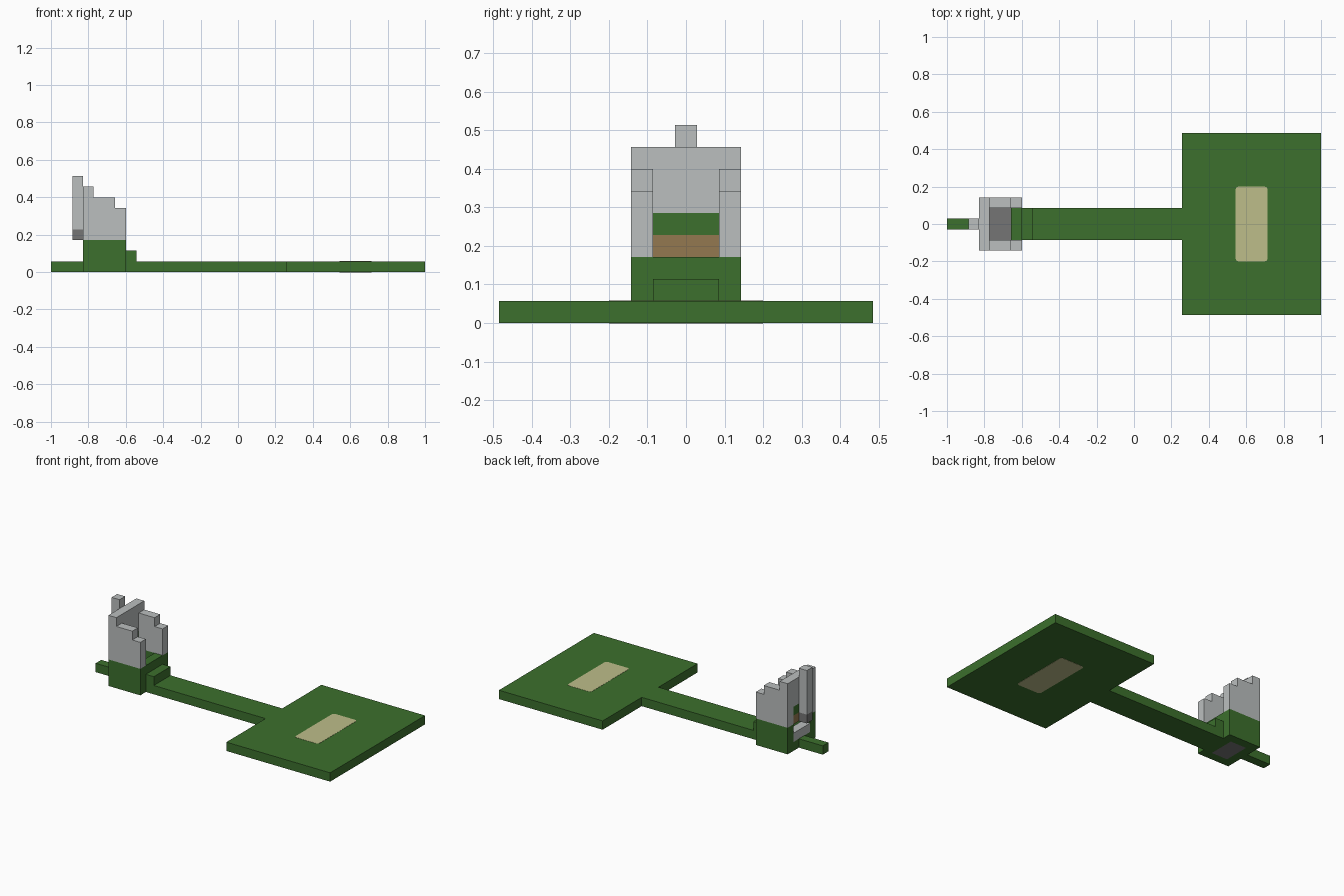
import bpy
import bmesh

cube = bpy.data.objects.get("Cube")
if cube:
    bpy.data.objects.remove(cube, do_unlink=True)

U = 2 / 35  # side of one building block


def material(name, r, g, b):
    m = bpy.data.materials.new(name)
    m.use_nodes = True
    m.diffuse_color = (r, g, b, 1)
    shader = m.node_tree.nodes["Principled BSDF"]
    shader.inputs["Base Color"].default_value = (r, g, b, 1)
    shader.inputs["Roughness"].default_value = 0.9
    return m


green = material("grass green", 0.045, 0.162, 0.026)
grey = material("light grey", 0.497, 0.521, 0.521)
dark = material("dark grey", 0.178, 0.178, 0.178)
brown = material("earth brown", 0.296, 0.188, 0.08)
sand = material("sand", 0.515, 0.515, 0.254)


def block(name, mat, x, y, z, corner=0):
    """Box spanning ranges given in blocks; x counts from the -x end."""
    bm = bmesh.new()
    bmesh.ops.create_cube(bm, size=1)
    for v in bm.verts:
        for i, (lo, hi) in enumerate((x, y, z)):
            v.co[i] = (lo if v.co[i] < 0 else hi) * U
        v.co.x -= 1
    if corner:
        upright = [e for e in bm.edges
                   if abs(e.verts[0].co.z - e.verts[1].co.z) > U / 2]
        bmesh.ops.bevel(bm, geom=upright, offset=corner, segments=2,
                        profile=0.5, affect='EDGES')
    me = bpy.data.meshes.new(name)
    bm.to_mesh(me)
    bm.free()
    me.materials.append(mat)
    ob = bpy.data.objects.new(name, me)
    bpy.context.collection.objects.link(ob)
    return ob


def centred(width):
    return (-width / 2, width / 2)


# Ground: wide lawn with a sand patch, long path, narrow rear plank
block("lawn", green, (22, 35), centred(17), (0, 1))
block("sand_patch", sand, (27, 30), centred(7), (-0.02, 1.02), 0.015)
block("path", green, (7, 22), centred(3), (0, 1))
block("rear_plank", green, (0, 3), centred(1), (0, 1))
block("front_step", green, (7, 8), centred(3), (1, 2))

# Hollow base with a dark floor
block("base_front", green, (6, 7), centred(3), (0, 3))
block("base_back", green, (3, 4), centred(3), (0, 1))
block("base_floor", dark, (4, 6), centred(3), (0, 1))

# Stepped side walls on green footings
for side, y in (("left", (1.5, 2.5)), ("right", (-2.5, -1.5))):
    block(side + "_footing", green, (3, 7), y, (0, 3))
    block(side + "_back_corner", grey, (3, 4), y, (3, 8))
    block(side + "_side_wall", grey, (4, 6), y, (3, 7))
    block(side + "_front_pillar", grey, (6, 7), y, (3, 6))

# Layers of the back wall, with a slot above the sill
block("back_sill", grey, (3, 4), centred(3), (1, 2))
block("back_earth_band", brown, (3, 4), centred(3), (3, 4))
block("back_grass_band", green, (3, 4), centred(3), (4, 5))
block("back_wall_top", grey, (3, 4), centred(3), (5, 8))

# Post hanging on the back
block("post_foot", dark, (2, 3), centred(1), (3, 4))
block("post", grey, (2, 3), centred(1), (4, 9))
